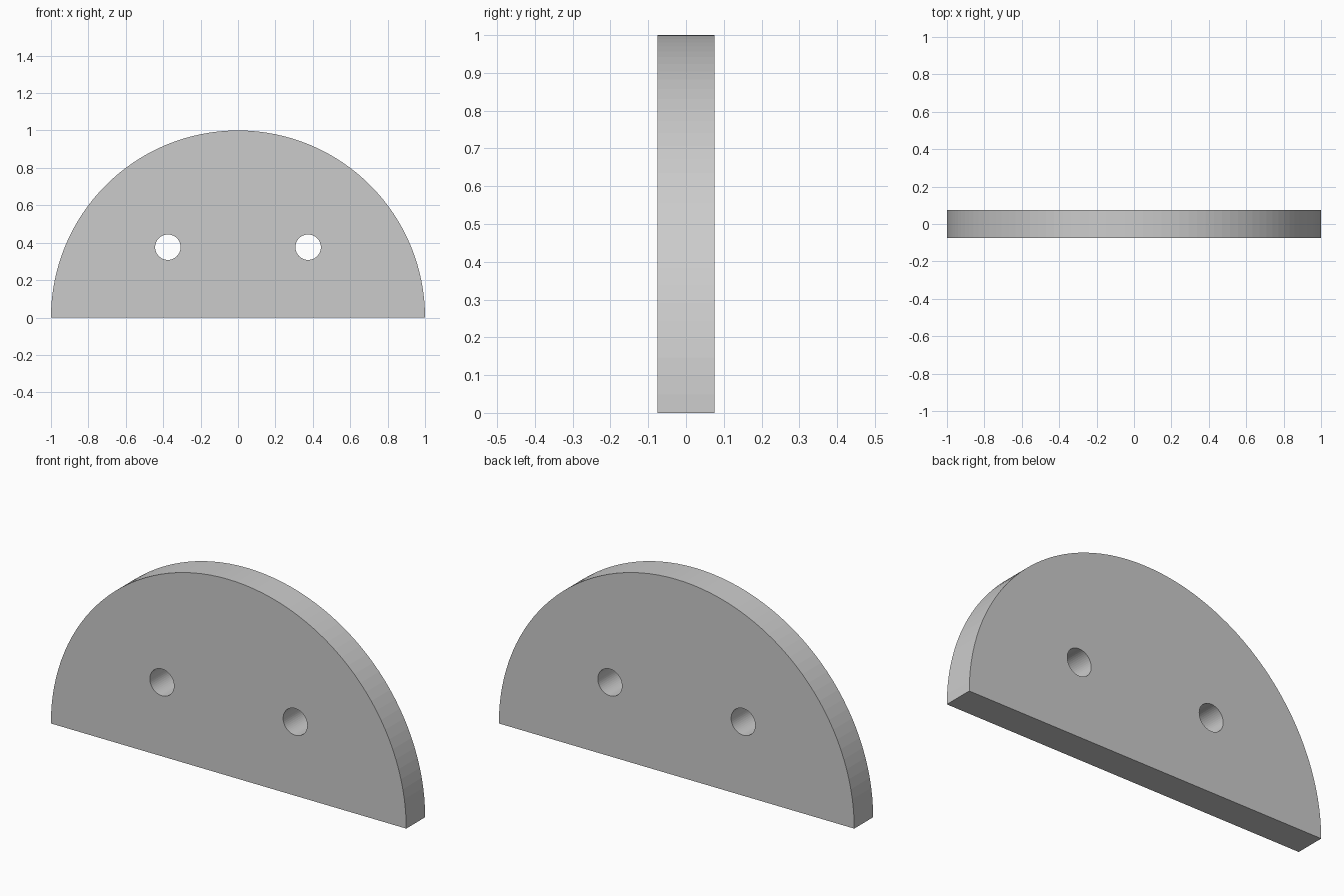
import bpy, bmesh
from math import sin, cos, pi

if "Cube" in bpy.data.objects:
    bpy.data.objects.remove(bpy.data.objects["Cube"])

HALF_DEPTH = 0.076
HOLE_X, HOLE_Z, HOLE_R = 0.375, 0.376, 0.068

bm = bmesh.new()


def add_loop(points):
    """Closed outline in the front plane of the plate."""
    verts = [bm.verts.new((x, -HALF_DEPTH, z)) for x, z in points]
    return [bm.edges.new((v, verts[(i + 1) % len(verts)])) for i, v in enumerate(verts)]


def arc(cx, cz, r, angle, steps, count):
    return [(cx + r * cos(angle * i / steps), cz + r * sin(angle * i / steps))
            for i in range(count)]


# Half-round outline with two screw holes
edges = add_loop(arc(0, 0, 1, pi, 64, 65))
for side in (-1, 1):
    edges += add_loop(arc(side * HOLE_X, HOLE_Z, HOLE_R, 2 * pi, 48, 48))

# Fill the face between the outlines and extrude it to the plate thickness
bmesh.ops.triangle_fill(bm, use_beauty=True, edges=edges, normal=(0, -1, 0))
result = bmesh.ops.extrude_face_region(bm, geom=bm.faces[:], use_keep_orig=True)
back = [g for g in result["geom"] if isinstance(g, bmesh.types.BMVert)]
bmesh.ops.translate(bm, verts=back, vec=(0, 2 * HALF_DEPTH, 0))
bmesh.ops.recalc_face_normals(bm, faces=bm.faces[:])

mesh = bpy.data.meshes.new("half_round_plate")
bm.to_mesh(mesh)
bm.free()
plate = bpy.data.objects.new("half_round_plate", mesh)
bpy.context.collection.objects.link(plate)
